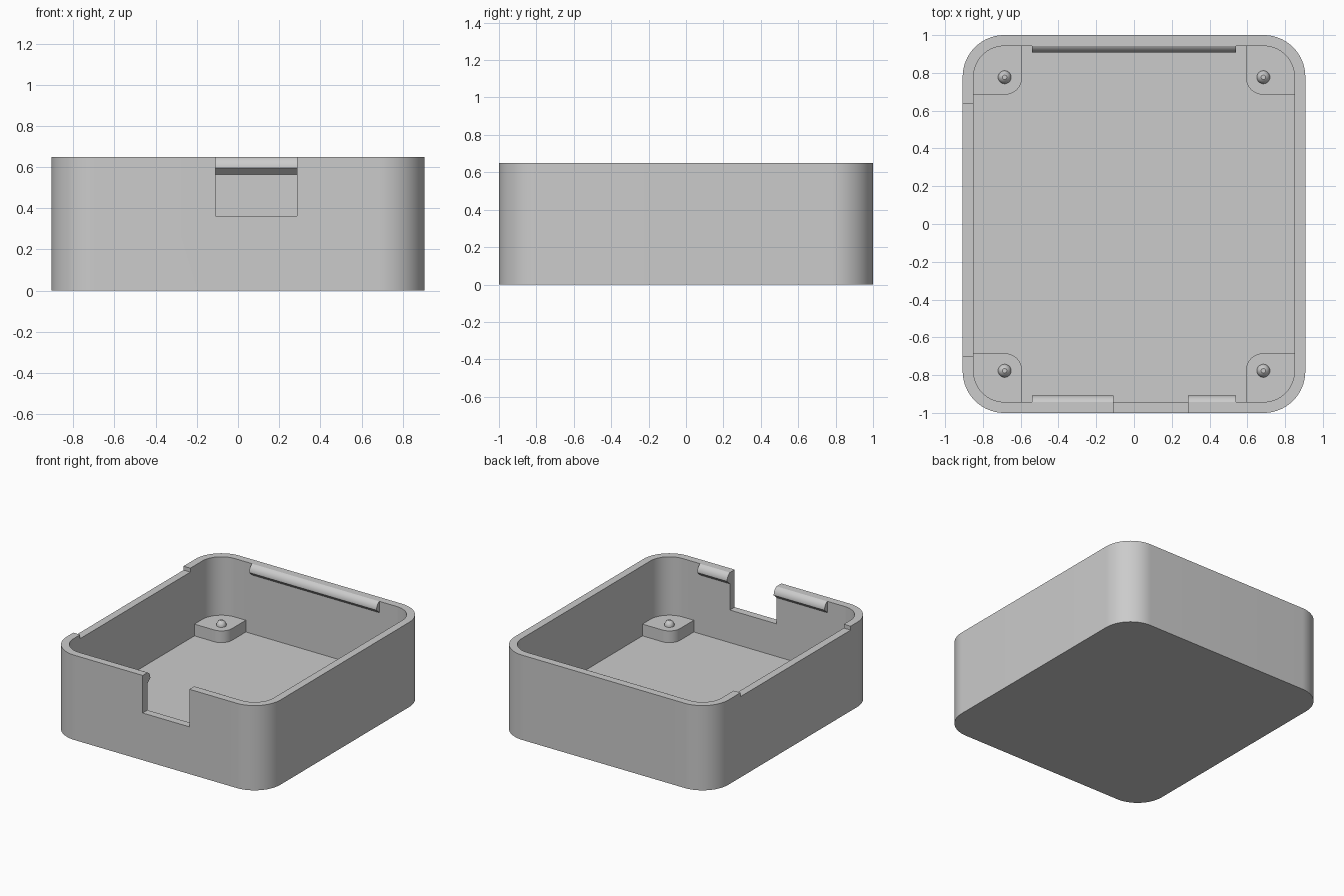
import bpy, bmesh, math
from mathutils import Vector

if "Cube" in bpy.data.objects:
    bpy.data.objects.remove(bpy.data.objects["Cube"])

# Main dimensions
HX, HY, HEIGHT = 0.907, 1.0, 0.65
WALL, FLOOR, RADIUS = 0.058, 0.112, 0.22
IX, IY = HX - WALL, HY - WALL
SLOT = (-0.109, 0.287)

grey = bpy.data.materials.new("Grey plastic")
grey.use_nodes = True
grey.diffuse_color = (0.6, 0.6, 0.6, 1)
grey.node_tree.nodes["Principled BSDF"].inputs["Base Color"].default_value = grey.diffuse_color


def prism(name, points, offset):
    """Extrude a closed outline along an offset vector."""
    bm = bmesh.new()
    face = bm.faces.new([bm.verts.new(p) for p in points])
    top = bmesh.ops.extrude_face_region(bm, geom=[face])["geom"]
    bmesh.ops.translate(bm, vec=Vector(offset),
                        verts=[v for v in top if isinstance(v, bmesh.types.BMVert)])
    return finish(name, bm)


def finish(name, bm):
    bmesh.ops.recalc_face_normals(bm, faces=bm.faces)
    mesh = bpy.data.meshes.new(name)
    bm.to_mesh(mesh)
    bm.free()
    mesh.materials.append(grey)
    obj = bpy.data.objects.new(name, mesh)
    bpy.context.collection.objects.link(obj)
    return obj


def rounded(x0, x1, y0, y1, z, radii, steps=20):
    """Rectangle outline; radii run counter-clockwise from the far corner."""
    points = []
    corners = ((x1, y1, 1, 1), (x0, y1, -1, 1), (x0, y0, -1, -1), (x1, y0, 1, -1))
    for k, ((x, y, sx, sy), r) in enumerate(zip(corners, radii)):
        if r == 0:
            points.append((x, y, z))
            continue
        for i in range(steps + 1):
            a = math.pi / 2 * (k + i / steps)
            points.append((x - sx * r + r * math.cos(a), y - sy * r + r * math.sin(a), z))
    return points


def cut(target, cutter):
    cutter.hide_render = True
    mod = target.modifiers.new("Cut", "BOOLEAN")
    mod.operation, mod.solver, mod.object = "DIFFERENCE", "EXACT", cutter
    bpy.context.view_layer.objects.active = target
    bpy.ops.object.modifier_apply(modifier=mod.name)
    bpy.data.objects.remove(cutter)


def block(name, x0, x1, y0, y1, z0, z1):
    return prism(name, rounded(x0, x1, y0, y1, z0, [0] * 4), (0, 0, z1 - z0))


# Open tray with a front slot and a shallow recess in the right rim
tray = prism("tray", rounded(-HX, HX, -HY, HY, 0, [RADIUS] * 4), (0, 0, HEIGHT))
cut(tray, prism("cavity_cutter", rounded(-IX, IX, -IY, IY, FLOOR, [RADIUS - WALL] * 4), (0, 0, 1)))
cut(tray, block("slot_cutter", *SLOT, -1.2, -0.8, 0.362, 1))
cut(tray, block("rim_cutter", -1.1, -0.75, -0.7, 0.635, HEIGHT - 0.03, 1))
parts = [tray]

# Snap ridges flush with the rim: rounded above, sloped below
START = math.radians(70)
PROFILE = [(-0.01, 0.635)]
for i in range(9):
    a = START * (1 - i / 8)
    depth = 0.035 * (math.cos(a) - math.cos(START)) / (1 - math.cos(START))
    PROFILE.append((depth, 0.595 + (HEIGHT - 0.595) * math.sin(a) / math.sin(START)))
PROFILE += [(0, 0.563), (-0.01, 0.563)]


def ridge(name, side, x0, x1):
    points = [(x0, side * (IY - d), z) for d, z in PROFILE]
    parts.append(prism(name, points, (x1 - x0, 0, 0)))


ridge("back_ridge", 1, -0.54, 0.54)
ridge("front_right_ridge", -1, -0.54, SLOT[0])
ridge("front_left_ridge", -1, SLOT[1], 0.54)

# Corner posts, each with a small round-shouldered pin
POST_TOP = FLOOR + 0.09
PIN = ((0.035, -0.01), (0.035, 0.008), (0.031, 0.02), (0.023, 0.032), (0.012, 0.04))
for sx, side in ((1, "left"), (-1, "right")):
    for sy, end in ((1, "back"), (-1, "front")):
        outline = rounded(0.593, IX + 0.02, 0.685, IY + 0.02, FLOOR - 0.01,
                          [RADIUS - WALL + 0.02, 0, 0.09, 0])
        parts.append(prism(f"{end}_{side}_post", [(sx * x, sy * y, z) for x, y, z in outline],
                           (0, 0, POST_TOP - FLOOR + 0.01)))
        bm = bmesh.new()
        rings = [[bm.verts.new((sx * 0.685 + r * math.cos(i * math.pi / 12),
                                sy * 0.777 + r * math.sin(i * math.pi / 12), POST_TOP + h))
                  for i in range(24)] for r, h in PIN]
        for low, high in zip(rings, rings[1:]):
            for i in range(24):
                j = (i + 1) % 24
                bm.faces.new((low[i], low[j], high[j], high[i]))
        bm.faces.new(rings[0])
        bm.faces.new(rings[-1])
        parts.append(finish(f"{end}_{side}_pin", bm))

# Smooth curves, sharp edges
bpy.ops.object.select_all(action="DESELECT")
for part in parts:
    part.select_set(True)
bpy.context.view_layer.objects.active = tray
bpy.ops.object.shade_smooth_by_angle(angle=math.radians(30))
